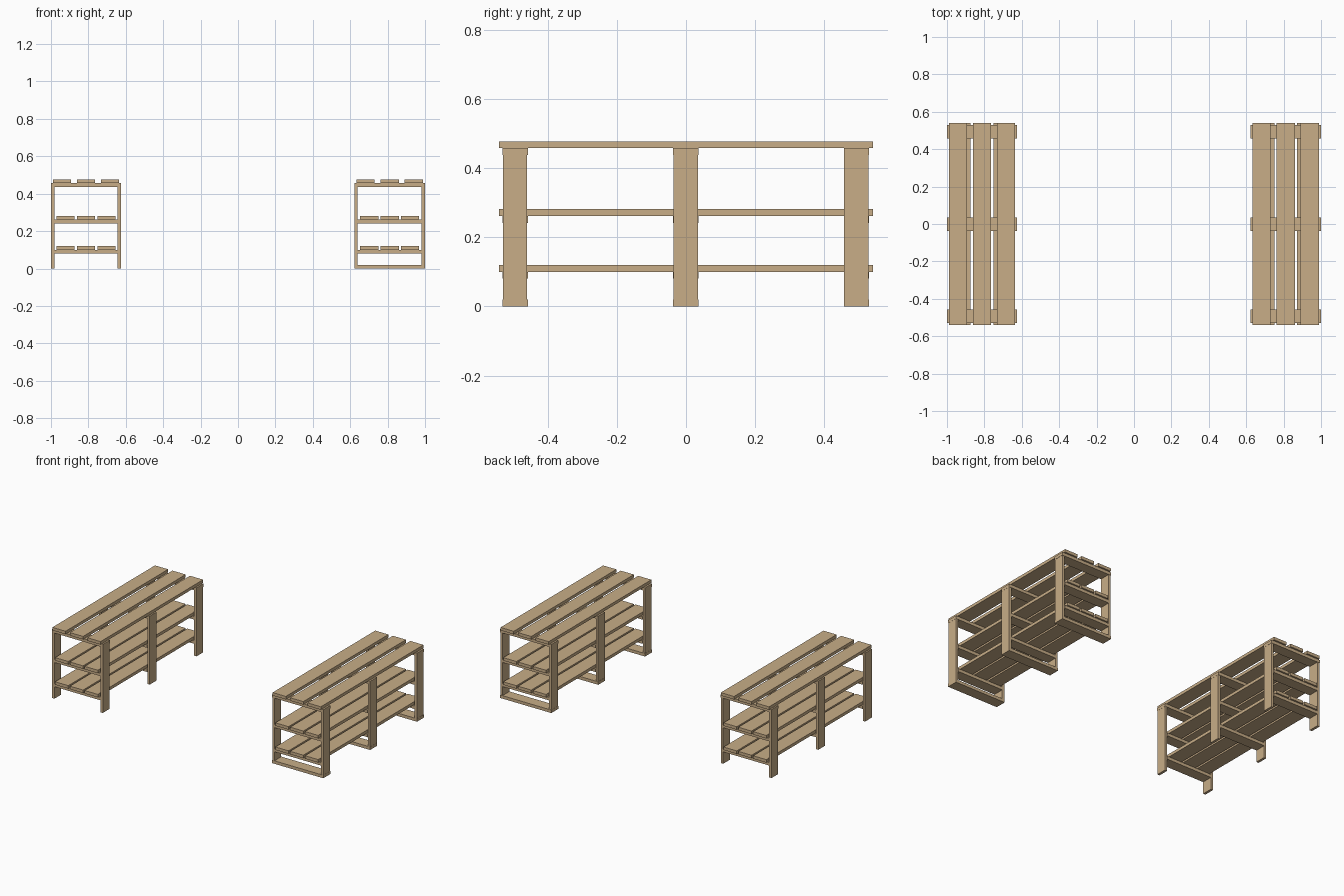
import bpy
import bmesh
from mathutils import Vector

if "Cube" in bpy.data.objects:
    bpy.data.objects.remove(bpy.data.objects["Cube"], do_unlink=True)

wood = bpy.data.materials.new("tan_wood")
wood.use_nodes = True
tan = (0.58, 0.42, 0.245, 1)
wood.diffuse_color = tan
shader = wood.node_tree.nodes["Principled BSDF"]
shader.inputs["Base Color"].default_value = tan
shader.inputs["Roughness"].default_value = 0.8


def board(name, x, y, z):
    """Plank given by its (min, max) range on each axis."""
    bm = bmesh.new()
    bmesh.ops.create_cube(bm, size=1)
    for v in bm.verts:
        v.co = Vector([lo + (c + 0.5) * (hi - lo) for c, (lo, hi) in zip(v.co, (x, y, z))])
    mesh = bpy.data.meshes.new(name)
    bm.to_mesh(mesh)
    bm.free()
    mesh.materials.append(wood)
    obj = bpy.data.objects.new(name, mesh)
    bpy.context.collection.objects.link(obj)


THICK = 0.02          # plank thickness
SLAT = 0.097          # slat width
LENGTH = 0.54         # half length of slats
TOP = 0.457           # underside of the top slats
SHELVES = {"low": 0.10, "middle": 0.261}
FRAMES = {"front": -0.494, "middle": -0.001, "back": 0.492}


def rack(side, x0, x1, floor_rails):
    mid = (x0 + x1) / 2
    # Upright frames
    for place, y in FRAMES.items():
        name = f"{side}_{place}"
        post_y = (y - 0.035, y + 0.035)
        rail_y = (y - 0.036, y + 0.037)
        foot = THICK if floor_rails else 0
        for end, a, b in (("right", x0 + 0.001, x0 + 0.018), ("left", x1 - 0.018, x1 - 0.001)):
            board(f"{name}_{end}_post", (a, b), post_y, (foot, TOP - THICK))
        board(f"{name}_top_rail", (x0, x1), rail_y, (TOP - THICK, TOP))
        if floor_rails:
            board(f"{name}_floor_rail", (x0, x1), rail_y, (0, THICK))
        for level, z in SHELVES.items():
            board(f"{name}_{level}_rail", (x0 + 0.018, x1 - 0.018), rail_y, (z - THICK, z))
    # Slats of the top and shelves
    for level, z, step in [("top", TOP, 0.129)] + [(k, v, 0.109) for k, v in SHELVES.items()]:
        for i in (-1, 0, 1):
            c = mid + i * step
            board(f"{side}_{level}_slat_{i + 2}", (c - SLAT / 2, c + SLAT / 2),
                  (-LENGTH, LENGTH), (z, z + THICK))


rack("right_rack", -1.0, -0.625, False)
rack("left_rack", 0.622, 1.0, True)
